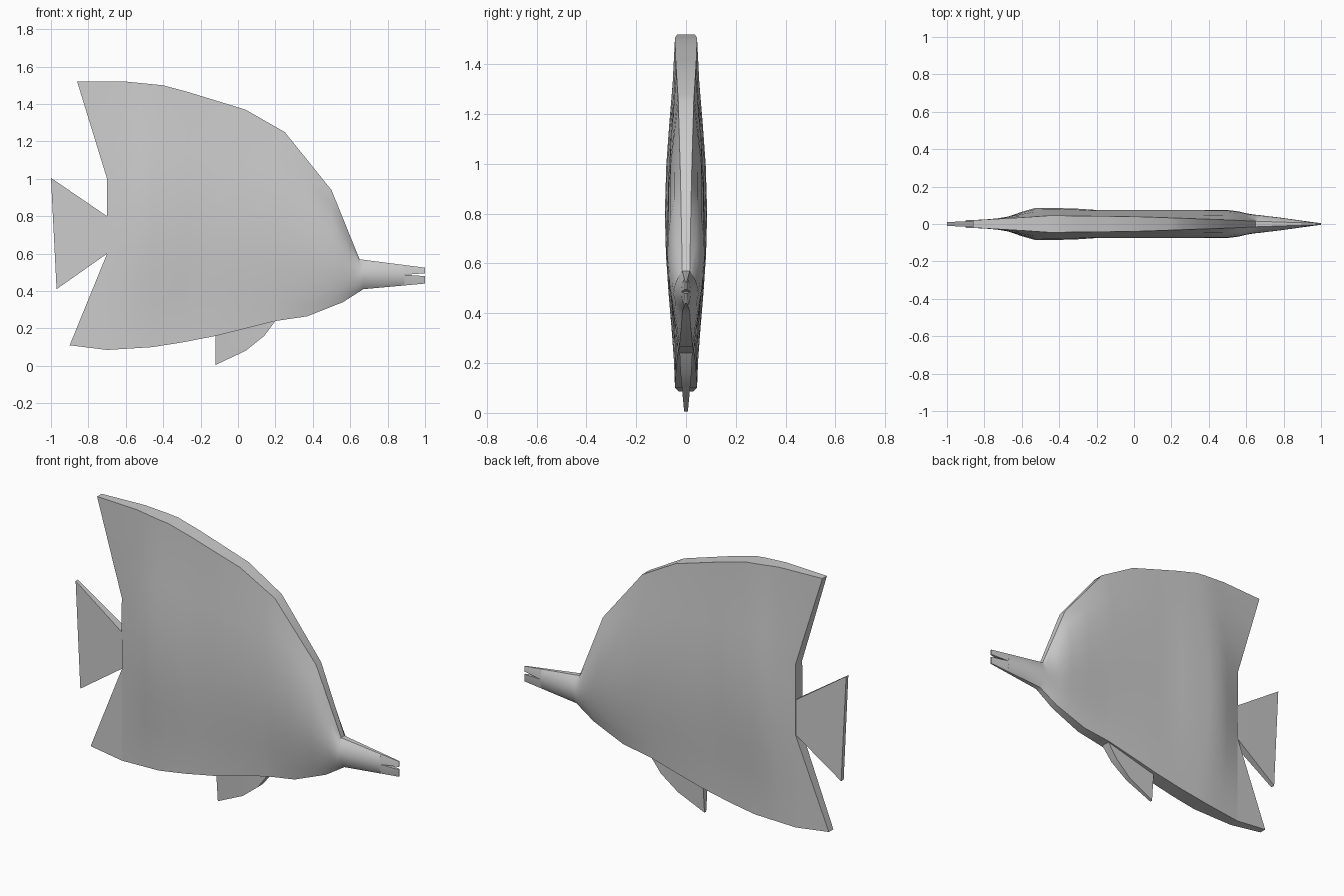
import bpy, bmesh, math

if "Cube" in bpy.data.objects:
    bpy.data.objects.remove(bpy.data.objects["Cube"], do_unlink=True)

grey = bpy.data.materials.new("plain_grey")
grey.use_nodes = True
grey.diffuse_color = (0.6, 0.6, 0.6, 1)
grey.node_tree.nodes["Principled BSDF"].inputs["Base Color"].default_value = (0.6, 0.6, 0.6, 1)


def interp(points, t):
    """Straight-line interpolation along sorted (t, value) pairs."""
    if t <= points[0][0]:
        return points[0][1]
    for (a, p), (b, q) in zip(points, points[1:]):
        if t <= b:
            return p + (q - p) * (t - a) / (b - a)
    return points[-1][1]


# Outline and half thickness of the body along its length
TOP = [(-.86, 1.52), (-.6, 1.52), (-.4, 1.5), (-.27, 1.465), (.04, 1.37),
       (.25, 1.25), (.5, .94), (.65, .57), (1, .525)]
BOTTOM = [(-.7, .085), (-.46, .1), (-.3, .125), (-.12, .16), (.2, .24),
          (.37, .265), (.56, .34), (.67, .41), (1, .44)]
RIM = [(-.86, .02), (-.7, .028), (-.45, .045), (0, .04), (.5, .022), (.65, .015), (1, .003)]
BULGE = [(-.86, .025), (-.7, .03), (-.6, .065), (-.53, .085), (-.35, .085), (-.2, .075),
         (.53, .075), (.62, .052), (.7, .045), (1, .004)]
BACK = [(1.0, -.7), (1.52, -.86)]


def body_thickness(x, z):
    low, high = interp(BOTTOM, x), interp(TOP, x)
    v = min(max((z - low) / (high - low), 0), 1)
    power = interp([(-.3, 1.6), (.5, .8)], x)
    rim = interp(RIM, x)
    return rim + (interp(BULGE, x) - rim) * max(math.sin(math.pi * v), 0) ** power


def loft(name, columns, thickness):
    """Closed two-sided shell over a grid of (x, z) points."""
    bm = bmesh.new()
    sides = [[[bm.verts.new((x, s * thickness(x, z), z)) for x, z in col] for col in columns]
             for s in (-1, 1)]
    n, m = len(columns), len(columns[0])
    for g in sides:
        for i in range(n - 1):
            for j in range(m - 1):
                bm.faces.new((g[i][j], g[i + 1][j], g[i + 1][j + 1], g[i][j + 1]))
    # Rim strip joining the two sides
    loop = ([(i, 0) for i in range(n)] + [(n - 1, j) for j in range(1, m)]
            + [(i, m - 1) for i in range(n - 2, -1, -1)] + [(0, j) for j in range(m - 2, 0, -1)])
    for (a, b), (c, d) in zip(loop, loop[1:] + loop[:1]):
        bm.faces.new((sides[0][a][b], sides[0][c][d], sides[1][c][d], sides[1][a][b]))
    bmesh.ops.recalc_face_normals(bm, faces=bm.faces)
    mesh = bpy.data.meshes.new(name)
    bm.to_mesh(mesh)
    bm.free()
    mesh.materials.append(grey)
    ob = bpy.data.objects.new(name, mesh)
    bpy.context.collection.objects.link(ob)
    bpy.ops.object.select_all(action='DESELECT')
    ob.select_set(True)
    bpy.context.view_layer.objects.active = ob
    bpy.ops.object.shade_smooth_by_angle(angle=math.radians(35))
    return ob


def column(x, low, high, rows):
    return [(x, low + (high - low) * v) for v in rows]


# Body with tall dorsal sweep and snout, ending where the mouth opens
rows = [0, .08, .17, .27, .38, .5, .638, .75, .87, 1]
MOUTH = .89
stations = sorted({x for x, _ in TOP + BOTTOM if -.7 < x < MOUTH} | {-.53, -.2, .6, .78, MOUTH})
columns = [[(interp(BACK, z), z) for _, z in column(0, .085, 1.52, rows)]]
columns += [column(x, interp(BOTTOM, x), interp(TOP, x), rows) for x in stations]
loft("body", columns, body_thickness)

# Two jaws with a narrow gap between them
half_rows = [0, .5, 1]
SLIT = .487
loft("upper_jaw", [column(MOUTH, SLIT, interp(TOP, MOUTH), half_rows),
                   column(1, .495, .525, half_rows)], body_thickness)
loft("lower_jaw", [column(MOUTH, interp(BOTTOM, MOUTH), SLIT, half_rows),
                   column(1, .44, .48, half_rows)], body_thickness)

# Tail fin, thinning to the rear
loft("tail_fin", [[(-.97, .41), (-1, 1.005)], [(-.7, .6), (-.7, .8)], [(-.64, .64), (-.64, .76)]],
     lambda x, z: interp([(-1, .01), (-.7, .024)], x))

# Lower rear fin
loft("anal_fin", [[(-.9, .11), (-.7, .6)], [(-.7, .085), (-.7, .59)]],
     lambda x, z: interp([(-.9, .02), (-.7, .028)], x))

# Belly fin
loft("belly_fin", [[(-.12, .005), (-.12, .2)], [(.04, .08), (.04, .24)],
                   [(.14, .16), (.14, .26)], [(.2, .24), (.2, .27)]],
     lambda x, z: interp([(0, .007), (.16, .022), (.25, .026)], z))
